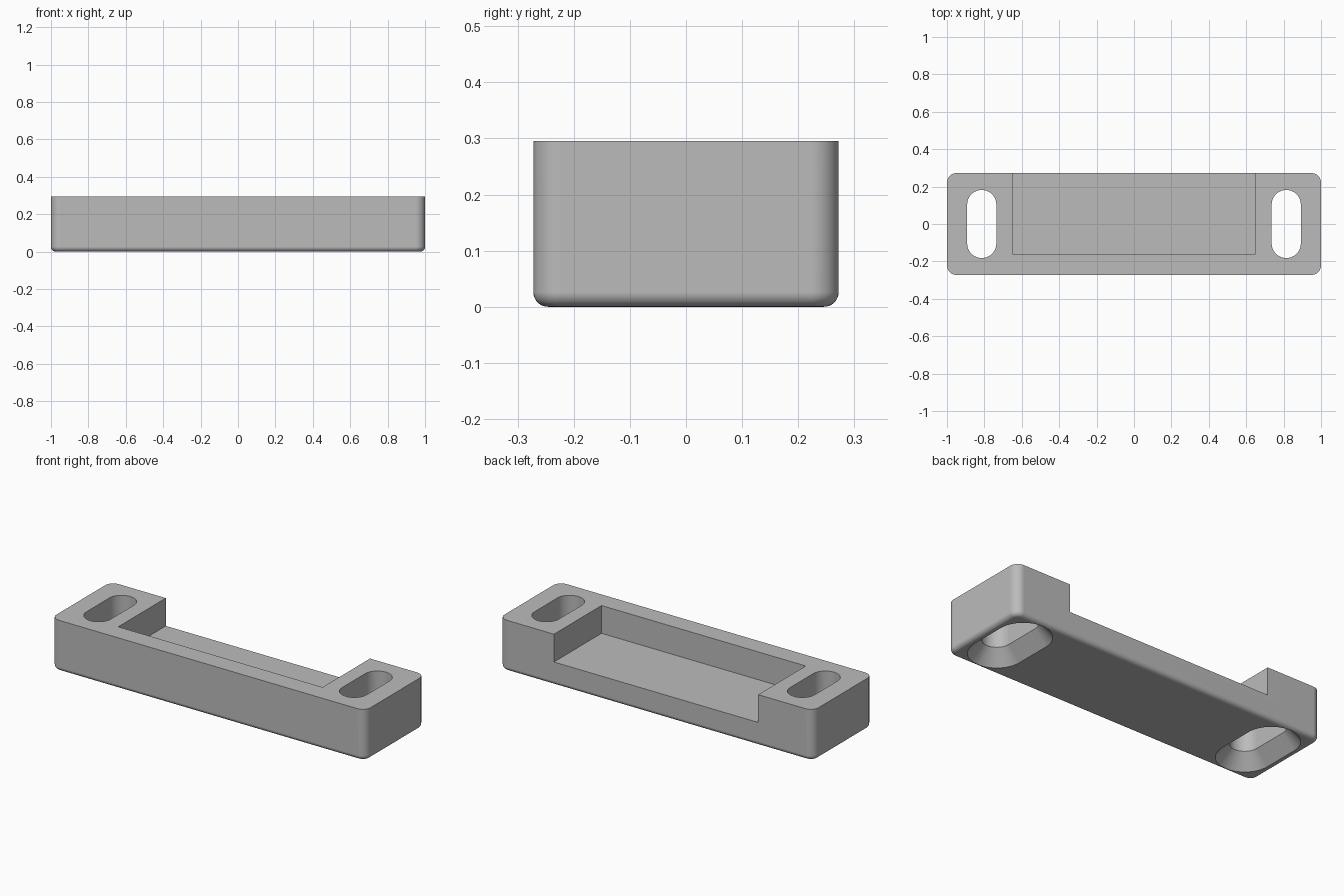
import bpy, bmesh, math

cube = bpy.data.objects.get("Cube")
if cube:
    bpy.data.objects.remove(cube, do_unlink=True)

HALF_X, HALF_Y, HEIGHT = 1.0, 0.272, 0.295
CORNER, FILLET = 0.05, 0.026
POCKET_X, POCKET_FRONT, FLOOR = 0.65, -0.16, 0.135
SLOT_X, SLOT_R, SLOT_HALF = 0.814, 0.078, 0.182
SINK_R, SINK_DEPTH = 0.148, 0.08

grey = bpy.data.materials.new("satin grey")
grey.use_nodes = True
colour = (0.5, 0.5, 0.5, 1)
grey.diffuse_color = colour
grey.node_tree.nodes["Principled BSDF"].inputs["Base Color"].default_value = colour


def rounded_ring(bm, hx, hy, radius, z, cx=0, steps=10):
    """Rounded rectangle of vertices at height z."""
    ring = []
    for quarter, (sx, sy) in enumerate([(1, 1), (-1, 1), (-1, -1), (1, -1)]):
        for i in range(steps + 1):
            a = (quarter + i / steps) * math.pi / 2
            ring.append(bm.verts.new((cx + sx * (hx - radius) + radius * math.cos(a),
                                      sy * (hy - radius) + radius * math.sin(a), z)))
    return ring


def loft(name, layers, cx=0):
    """Closed solid through rounded rectangles given as (hx, hy, radius, z)."""
    bm = bmesh.new()
    rings = [rounded_ring(bm, *layer, cx=cx) for layer in layers]
    for low, high in zip(rings, rings[1:]):
        for i in range(len(low)):
            j = (i + 1) % len(low)
            bm.faces.new((low[i], low[j], high[j], high[i]))
    bm.faces.new(rings[0][::-1])
    bm.faces.new(rings[-1])
    bmesh.ops.remove_doubles(bm, verts=bm.verts, dist=1e-5)
    bmesh.ops.recalc_face_normals(bm, faces=bm.faces)
    mesh = bpy.data.meshes.new(name)
    bm.to_mesh(mesh)
    bm.free()
    mesh.materials.append(grey)
    obj = bpy.data.objects.new(name, mesh)
    bpy.context.collection.objects.link(obj)
    return obj


def cut(target, cutter):
    cutter.hide_render = True
    mod = target.modifiers.new("cut", 'BOOLEAN')
    mod.operation, mod.solver, mod.object = 'DIFFERENCE', 'EXACT', cutter
    bpy.context.view_layer.objects.active = target
    bpy.ops.object.modifier_apply(modifier=mod.name)
    bpy.data.objects.remove(cutter, do_unlink=True)


# Bracket body with rounded corners and a rounded underside edge
layers = []
for i in range(9):
    a = i / 8 * math.pi / 2
    inset = FILLET * (1 - math.sin(a))
    layers.append((HALF_X - inset, HALF_Y - inset, CORNER - inset, FILLET * (1 - math.cos(a))))
layers.append((HALF_X, HALF_Y, CORNER, HEIGHT))
body = loft("bracket_body", layers)

# Pocket, open at the top and the back
bpy.ops.mesh.primitive_cube_add(size=1)
pocket = bpy.context.object
pocket.name = "pocket_cutter"
pocket.scale = (2 * POCKET_X, 1, 1)
pocket.location = (0, POCKET_FRONT + 0.5, FLOOR + 0.5)
bpy.context.view_layer.update()
cut(body, pocket)

# Screw slots, countersunk from below
straight = SLOT_HALF - SLOT_R
slope = (SINK_R - SLOT_R) / SINK_DEPTH
for side in (-1, 1):
    below = SINK_R + slope * 0.02
    slot = loft("slot_cutter", [(r, r + straight, r, z) for r, z in
                                ((below, -0.02), (SLOT_R, SINK_DEPTH), (SLOT_R, HEIGHT + 0.1))],
                cx=side * SLOT_X)
    cut(body, slot)

# Smooth rounded surfaces, crisp edges
bpy.ops.object.select_all(action='DESELECT')
body.select_set(True)
bpy.context.view_layer.objects.active = body
bpy.ops.object.shade_smooth_by_angle(angle=math.radians(30))
weighted = body.modifiers.new("even shading", 'WEIGHTED_NORMAL')
weighted.keep_sharp = True
